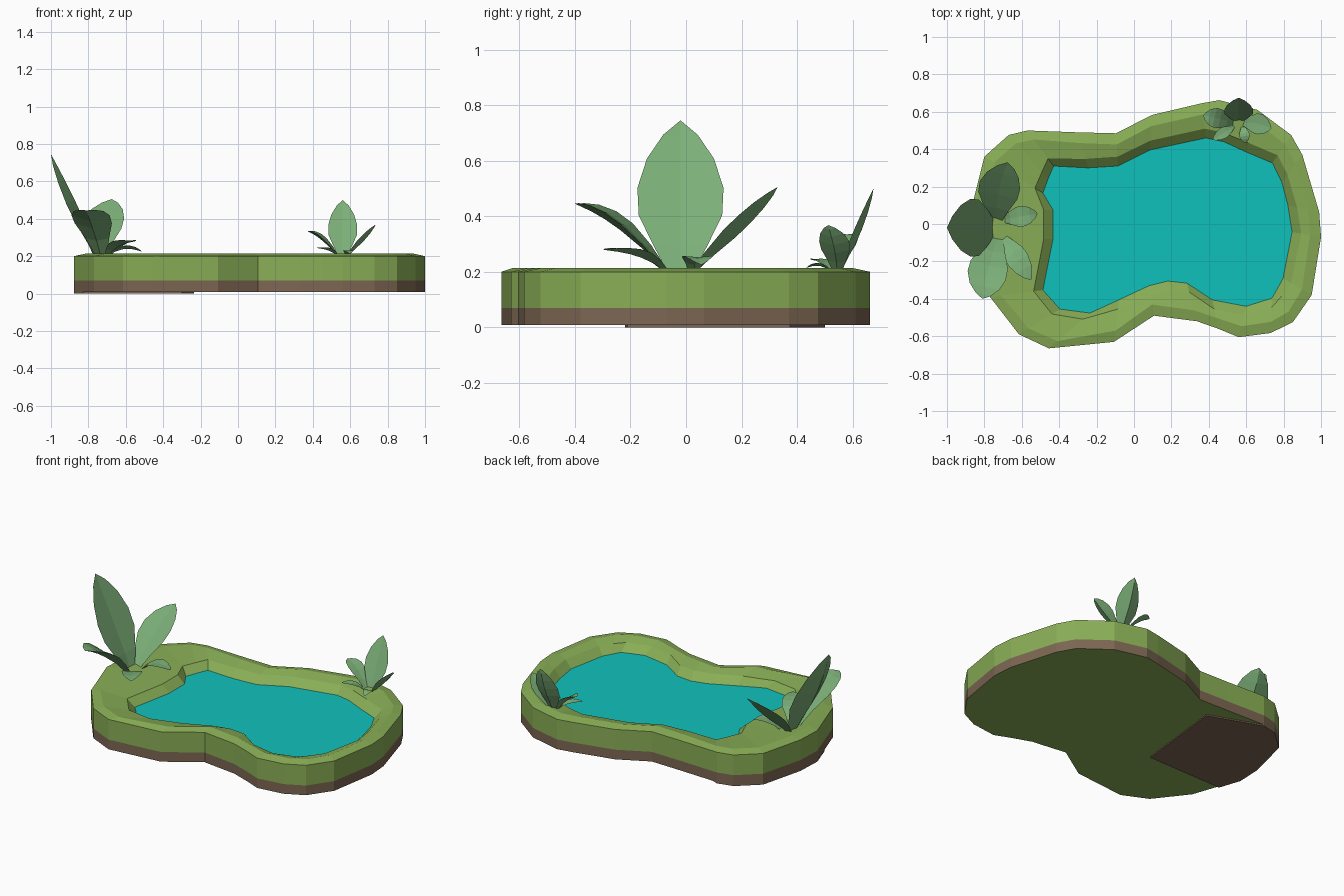
import bpy
from mathutils import Vector, Matrix
from math import radians

if "Cube" in bpy.data.objects:
    bpy.data.objects.remove(bpy.data.objects["Cube"])


def material(name, r, g, b):
    m = bpy.data.materials.new(name)
    lin = [(c / 255 / 12.92 if c < 11 else ((c / 255 + 0.055) / 1.055) ** 2.4) for c in (r, g, b)]
    m.diffuse_color = (*lin, 1)
    m.use_nodes = True
    m.node_tree.nodes["Principled BSDF"].inputs["Base Color"].default_value = m.diffuse_color
    return m


GRASS = material("grass green", 137, 174, 86)
SOIL = material("soil brown", 124, 102, 82)
WATER = material("water teal", 16, 193, 188)
LEAF = material("leaf green", 124, 175, 120)


def make(name, verts, faces, mats, indices=None):
    me = bpy.data.meshes.new(name)
    me.from_pydata(verts, [], faces)
    for m in mats:
        me.materials.append(m)
    for p, i in zip(me.polygons, indices or []):
        p.material_index = i
    me.update()
    ob = bpy.data.objects.new(name, me)
    bpy.context.collection.objects.link(ob)
    return ob


# Paired outline points: outer bank (x, y), water edge (x, y)
OUTLINE = [
    (1.0, -.07, .845, -.043), (.99, .064, .823, .10), (.90, .37, .79, .225),
    (.84, .476, .74, .326), (.66, .61, .60, .385), (.455, .662, .48, .44),
    (.36, .645, .385, .46), (.096, .583, .086, .396), (-.096, .485, -.086, .31),
    (-.3, .49, -.246, .30), (-.57, .50, -.43, .31), (-.67, .476, -.46, .24),
    (-.80, .36, -.487, .166), (-.87, .08, -.433, .075), (-.877, -.08, -.433, -.08),
    (-.77, -.39, -.487, -.353), (-.615, -.59, -.396, -.455), (-.455, -.665, -.235, -.476),
    (-.107, -.63, -.08, -.405), (.107, -.49, .08, -.33), (.22, -.505, .18, -.305),
    (.337, -.52, .283, -.316), (.45, -.56, .42, -.406), (.56, -.605, .60, -.44),
    (.73, -.583, .738, -.396), (.85, -.524, .77, -.34), (.95, -.38, .797, -.29)]
N = len(OUTLINE)
outer = [Vector(p[:2]) for p in OUTLINE]
inner = [Vector(p[2:]) for p in OUTLINE]


def toward(a, b, d):
    return [p + (q - p).normalized() * d for p, q in zip(a, b)]


# Bank: rings from the foot, over the crest and down to the water
rings = [(outer, .008), (outer, .07), (outer, .2), (toward(outer, inner, .06), .213),
         (toward(inner, outer, .05), .195), (inner, .15)]
verts = [(p.x, p.y, z) for loop, z in rings for p in loop]
faces, idx = [], []
for r in range(len(rings) - 1):
    for i in range(N):
        j = (i + 1) % N
        faces.append((r * N + i, r * N + j, (r + 1) * N + j, (r + 1) * N + i))
        idx.append(1 if r == 0 else 0)
faces.append(tuple(reversed(range(N))))
idx.append(0)
make("bank", verts, faces, [GRASS, SOIL], idx)

# Water surface
make("water", [(p.x, p.y, .15) for p in inner], [tuple(range(N))], [WATER])

# Soil patch on the underside
patch = [(-.3, -.21), (-.235, .375)] + [tuple(p) for p in outer[10:15]] + [(-.83, -.22)]
k = len(patch)
make("soil_patch", [(x, y, z) for z in (0, .008) for x, y in patch],
     [tuple(reversed(range(k))), tuple(range(k, 2 * k))] +
     [(i, (i + 1) % k, k + (i + 1) % k, k + i) for i in range(k)], [SOIL])

# Leaf: curved spine, pointed outline, creased four-sided section
PROFILE = [(0, .3), (.2, .62), (.42, .97), (.6, 1.0), (.78, .78), (.92, .4)]


def leaf(name, base, ctrl, tip, half, place):
    base, ctrl, tip = Vector(base), Vector(ctrl), Vector(tip)
    side = (tip - base).cross(Vector((0, 0, 1))).normalized()
    verts = []
    for t, w in PROFILE:
        c = base * (1 - t) ** 2 + ctrl * 2 * t * (1 - t) + tip * t * t
        tangent = ((ctrl - base) * (1 - t) + (tip - ctrl) * t).normalized()
        up = side.cross(tangent)
        h = half * w
        verts += [c - side * h, c - up * h * .08, c + side * h, c - up * h * .32]
    verts.append(tip)
    n = len(PROFILE)
    faces = [(3, 2, 1, 0)]
    for r in range(n):
        for i in range(4):
            a, b = r * 4 + i, r * 4 + (i + 1) % 4
            faces.append((a, b, b + 4, a + 4) if r < n - 1 else (a, b, n * 4))
    make(name, [place @ v for v in verts], faces, [LEAF])


LEAVES = {
    "tall_leaf": ((0, 0, 0), (-.07, 0, .22), (-.25, 0, .545), .155),
    "back_leaf": ((.01, .04, 0), (.01, .2, .19), (.075, .35, .305), .11),
    "drooping_leaf": ((.02, -.05, 0), (-.04, -.23, .27), (-.06, -.38, .245), .105),
    "low_inner_leaf": ((.05, .045, 0), (.14, .06, .1), (.235, .075, .025), .055),
    "low_front_leaf": ((.05, -.05, 0), (.11, -.14, .11), (.20, -.28, .08), .06)}

# Two clumps: the small one is the large one turned and shrunk
CLUMPS = {
    "large_plant": Matrix.Translation((-.75, -.02, .2)),
    "small_plant": Matrix.Translation((.56, .55, .2)) @ Matrix.Rotation(radians(-90), 4, 'Z')
    @ Matrix.Diagonal((.5, .5, .55, 1))}
for clump, place in CLUMPS.items():
    for name, spec in LEAVES.items():
        leaf(clump + "_" + name, *spec, place)
